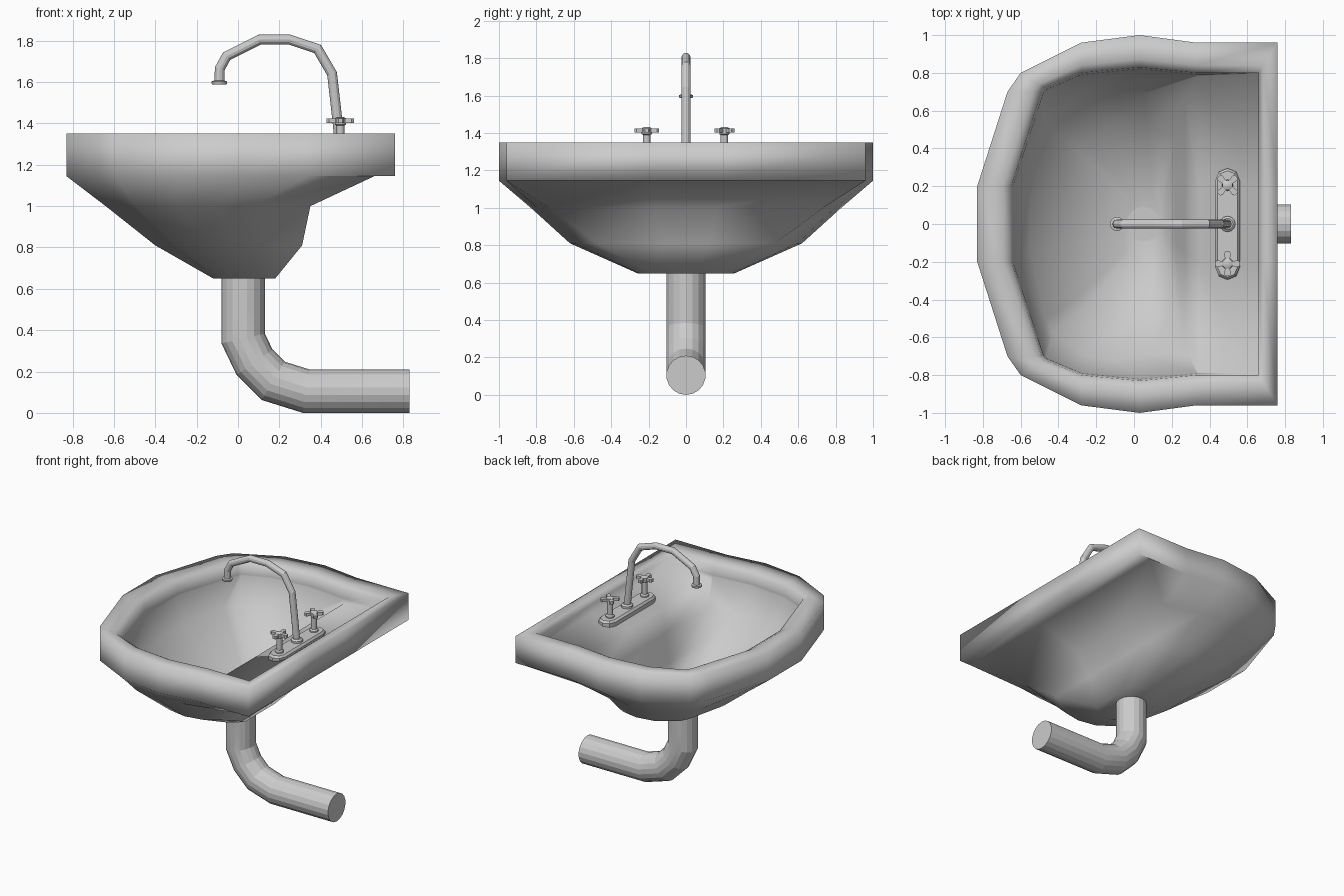
import bpy, bmesh, math
from mathutils import Vector

if "Cube" in bpy.data.objects:
    bpy.data.objects.remove(bpy.data.objects["Cube"])


def finish(name, bm, angle=40):
    bmesh.ops.remove_doubles(bm, verts=bm.verts, dist=0.0005)
    bmesh.ops.recalc_face_normals(bm, faces=bm.faces)
    me = bpy.data.meshes.new(name)
    bm.to_mesh(me)
    bm.free()
    ob = bpy.data.objects.new(name, me)
    bpy.context.collection.objects.link(ob)
    bpy.ops.object.select_all(action='DESELECT')
    ob.select_set(True)
    bpy.context.view_layer.objects.active = ob
    bpy.ops.object.shade_smooth_by_angle(angle=math.radians(angle))
    return ob


def loft(name, rings, angle=40):
    """Skin a list of closed rings and cap both ends."""
    bm = bmesh.new()
    vs = [[bm.verts.new(p) for p in r] for r in rings]
    n = len(vs[0])
    for a, b in zip(vs, vs[1:]):
        for i in range(n):
            j = (i + 1) % n
            bm.faces.new((a[i], a[j], b[j], b[i]))
    bm.faces.new(vs[0])
    bm.faces.new(vs[-1])
    return finish(name, bm, angle)


def tube(name, path, r, sides):
    """Faceted round tube along a path in the x-z plane."""
    pts = [Vector((x, 0, z)) for x, z in path]
    rings = []
    for i, p in enumerate(pts):
        d1 = (p - pts[max(i - 1, 0)]).normalized()
        d2 = (pts[min(i + 1, len(pts) - 1)] - p).normalized()
        t = (d1 + d2).normalized()
        side = t.cross(Vector((0, 1, 0)))
        k = 1 / max(0.7, t.dot(d2 if d2.length else d1))
        rings.append([p + side * r * k * math.cos(a) + Vector((0, r * math.sin(a), 0))
                      for a in (2 * math.pi * s / sides for s in range(sides))])
    return loft(name, rings, 12)


def turned(name, x, y, profile, sides=12):
    """Round part from (radius, z) pairs."""
    return loft(name, [[(x + r * math.cos(2 * math.pi * s / sides),
                         y + r * math.sin(2 * math.pi * s / sides), z)
                        for s in range(sides)] for r, z in profile])


def mirror_ring(half):
    return half + [(x, -y, z) for x, y, z in reversed(half)]


# Basin outlines: half loops from the wall side round to the rounded front
outer = [(.76, .2), (.76, .96), (.33, .96), (.03, 1), (-.28, .96),
         (-.6, .8), (-.67, .7), (-.83, .2)]
inner = [(.66, .2), (.66, .8), (.33, .8), (.03, .83), (-.28, .8),
         (-.475, .72), (-.49, .7), (-.65, .2)]
lower = [(.655, .2), (.655, .795), (.33, .79), (.03, .82), (-.275, .79),
         (-.465, .71), (-.48, .69), (-.64, .2)]


def level(z, base=outer):
    return mirror_ring([(x, y, z) for x, y in base])


def shrunk(z, xf, xb, ymax, narrow=.72):
    half = []
    for i, (x, y) in enumerate(outer):
        k = narrow if i == 1 else 1
        half.append((xf + (x + .83) / 1.59 * (xb - xf), y * ymax * k, z))
    return mirror_ring(half)


def back_moved(base, x_new, y_new, z, z_back):
    return mirror_ring([(x_new, y_new if i else y, z_back) if i < 2 else (x, y, z)
                        for i, (x, y) in enumerate(base)])


def rim_mid(t, z):
    return mirror_ring([(a[0] + (b[0] - a[0]) * t, a[1] + (b[1] - a[1]) * t, z)
                        for a, b in zip(outer, inner)])


# Basin: underside, rim, tap deck and bowl in one skin
loft("basin", [
    shrunk(.65, -.12, .18, .26),
    shrunk(.81, -.40, .31, .62, .8),
    shrunk(1.0, -.64, .35, .83, .92),
    back_moved(outer, .66, .96, 1.145, 1.145),
    level(1.145),
    level(1.35),
    rim_mid(.75, 1.35),
    level(1.325, inner),
    level(1.26, lower),
    back_moved(lower, .34, .785, 1.25, 1.225),
    shrunk(1.08, -.55, .27, .72, .95),
    shrunk(.88, -.33, .22, .53, .92),
    shrunk(.73, -.06, .15, .2, .85),
], 100)

# Drain and waste pipe
turned("drain", .05, 0, [(.09, .71), (.09, .735)], 20)
tube("waste_pipe", [(.025, .68), (.025, .5), (.025, .36), (.08, .245),
                    (.17, .155), (.33, .105), (.83, .105)], .105, 18)

# Tap plate: stadium with a small chamfer
def stadium(z, r):
    pts = []
    for s in (1, -1):
        for k in range(5):
            a = math.pi * k / 4 + (0 if s > 0 else math.pi)
            pts.append((.495 + r * math.cos(a), s * .23 + r * math.sin(a), z))
    return pts


loft("tap_plate", [stadium(1.235, .065), stadium(1.265, .065), stadium(1.28, .052)], 30)

# Spout with collar and nozzle ring
tube("spout", [(.495, 1.27), (.48, 1.42), (.455, 1.64), (.385, 1.76), (.25, 1.805),
               (.105, 1.805), (-.055, 1.725), (-.088, 1.665), (-.09, 1.595)], .024, 12)
turned("spout_collar", .495, 0, [(.042, 1.275), (.042, 1.295), (.03, 1.305)])
turned("nozzle_ring", -.09, 0, [(.034, 1.588), (.037, 1.592), (.037, 1.603), (.026, 1.607)])

# Cross-handled taps
for label, y, turn in (("left", -.21, 0), ("right", .205, math.pi / 4)):
    turned(label + "_tap_stem", .495, y,
           [(.03, 1.27), (.03, 1.29), (.02, 1.30), (.02, 1.39), (.027, 1.395),
            (.027, 1.425), (.015, 1.432)])
    bm = bmesh.new()
    for k in range(4):
        a = turn + k * math.pi / 2
        d, n = Vector((math.cos(a), math.sin(a), 0)), Vector((-math.sin(a), math.cos(a), 0))
        c = Vector((.495, y, 0))
        plan = [(.01, -.010), (.055, -.018), (.066, -.010), (.066, .010), (.055, .018), (.01, .010)]
        lo, hi = ([bm.verts.new(c + d * u + n * v + Vector((0, 0, z))) for u, v in plan]
                  for z in (1.402, 1.424))
        bm.faces.new(lo)
        bm.faces.new(hi)
        for i in range(6):
            j = (i + 1) % 6
            bm.faces.new((lo[i], lo[j], hi[j], hi[i]))
    finish(label + "_tap_handle", bm, 30)
